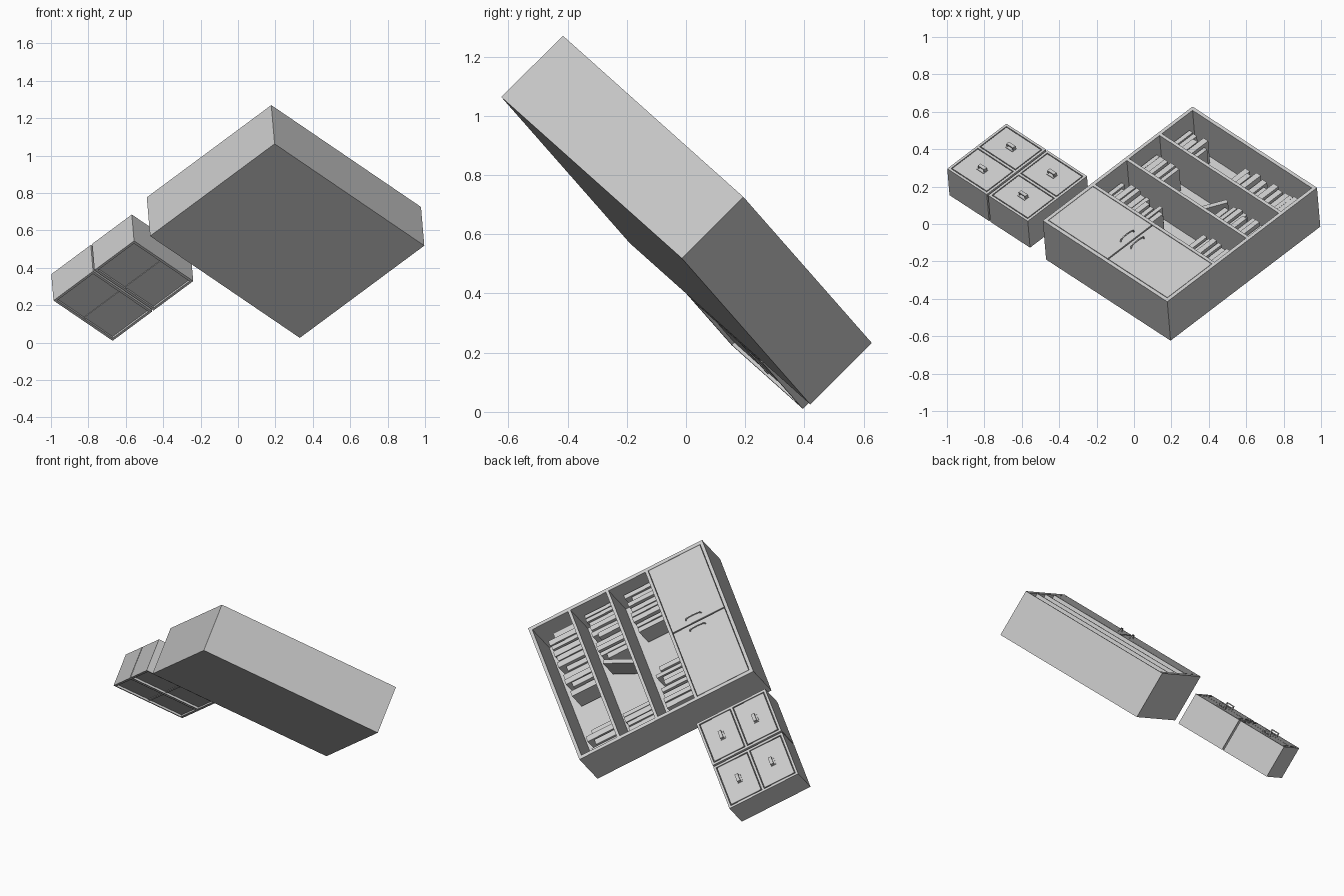
import bpy, bmesh, math, random
from mathutils import Matrix, Vector

if "Cube" in bpy.data.objects:
    bpy.data.objects.remove(bpy.data.objects["Cube"])
random.seed(4)

# Tilted frame shared by all furniture: x = right, -y = front, z = up
up = Vector((0.70, 0.533, -0.476)).normalized()
right = Vector((0.717, -0.46, 0.524))
right = (right - up * right.dot(up)).normalized()
back = up.cross(right)
FRAME = Matrix((right, back, up)).transposed().to_4x4()
FRAME.translation = (-0.47, -0.19, 0.57)

grey = bpy.data.materials.new("light_grey")
grey.use_nodes = True
grey.diffuse_color = (0.6, 0.6, 0.6, 1)
grey.node_tree.nodes["Principled BSDF"].inputs["Base Color"].default_value = (0.6, 0.6, 0.6, 1)


def place(name, data):
    ob = bpy.data.objects.new(name, data)
    data.materials.append(grey)
    ob.matrix_world = FRAME
    bpy.context.collection.objects.link(ob)
    return ob


def add_box(bm, x0, x1, f0, f1, z0, z1, lean=0.0):
    """Box from ranges: x across, f forward from the back plane, z up."""
    mid = Vector(((x0 + x1) / 2, -(f0 + f1) / 2, (z0 + z1) / 2))
    size = Matrix.Diagonal((x1 - x0, f1 - f0, z1 - z0, 1))
    bmesh.ops.create_cube(bm, size=1, matrix=Matrix.Translation(mid) @ Matrix.Rotation(lean, 4, 'Y') @ size)


def boxes(name, *ranges):
    bm = bmesh.new()
    for r in ranges:
        add_box(bm, *r)
    me = bpy.data.meshes.new(name)
    bm.to_mesh(me)
    bm.free()
    return place(name, me)


# Bookcase carcass
W, H, D, T = 0.935, 1.144, 0.294, 0.02
boxes("bookcase_left_side", (0, T, 0, D, 0, H))
boxes("bookcase_right_side", (W - T, W, 0, D, 0, H))
boxes("bookcase_top", (T, W - T, 0, D, H - T, H))
boxes("bookcase_base", (T, W - T, 0, D, 0, T))
boxes("bookcase_back", (T, W - T, 0, 0.015, T, H - T))
SHELVES = (0.363, 0.622, 0.872)
for i, z in enumerate(SHELVES):
    boxes(f"shelf_{i + 1}", (T, W - T, 0.015, D, z, z + 0.018))

# Cupboard doors with bowed handles
for side, x0, x1, hx in (("left", T + 0.002, 0.464, 0.428), ("right", 0.471, W - T - 0.002, 0.505)):
    boxes(f"{side}_door", (x0, x1, D - 0.02, D, T + 0.003, SHELVES[0] - 0.003))
    cu = bpy.data.curves.new(f"{side}_door_handle", 'CURVE')
    cu.dimensions = '3D'
    cu.bevel_depth = 0.004
    cu.bevel_resolution = 1
    cu.use_fill_caps = True
    sp = cu.splines.new('POLY')
    sp.points.add(8)
    for k, p in enumerate(sp.points):
        a = math.pi * k / 8
        p.co = (hx, -D - 0.022 * math.sin(a) ** 0.6 if 0 < k < 8 else -D, 0.21 - 0.05 * math.cos(a), 1)
    place(f"{side}_door_handle", cu)


# Rows of upright books
def book_row(name, x0, x1, z):
    row, x = [], x0
    while x < x1 - 0.02:
        t = min(random.uniform(0.022, 0.036), x1 - x)
        front = 0.195 + random.uniform(-0.02, 0.012)
        tall = random.choice((0.19, 0.19, 0.185, 0.18, 0.15))
        row.append((x, x + t, 0.03, front, z, z + tall))
        x += t + random.uniform(0.004, 0.01)
    boxes(name, *row)


FLOOR = [z + 0.018 for z in SHELVES]
book_row("lower_books_left", 0.03, 0.38, FLOOR[0])
book_row("lower_books_right", 0.64, 0.905, FLOOR[0])
book_row("middle_books_left", 0.03, 0.20, FLOOR[1])
book_row("middle_books_right", 0.58, 0.905, FLOOR[1])
book_row("upper_books_left", 0.03, 0.22, FLOOR[2])
book_row("upper_books_right", 0.46, 0.905, FLOOR[2])
boxes("leaning_book", (0.512, 0.537, 0.03, 0.195, FLOOR[1] + 0.004, FLOOR[1] + 0.194, 0.48))

# Two filing cabinets, each with two drawers
B, F, Z0, Z1, P = 0.032, 0.232, -0.014, 0.438, 0.014
for side, x0, x1 in (("left", -0.709, -0.412), ("right", -0.402, -0.104)):
    mid, cx = (Z0 + Z1) / 2, (x0 + x1) / 2
    boxes(f"{side}_cabinet_shell",
          (x0, x0 + P, B, F, Z0, Z1), (x1 - P, x1, B, F, Z0, Z1),
          (x0 + P, x1 - P, B, F, Z0, Z0 + P), (x0 + P, x1 - P, B, F, Z1 - P, Z1),
          (x0 + P, x1 - P, B + 0.008, F, mid - P / 2, mid + P / 2),
          (x0 + P, x1 - P, B + 0.012, F - 0.02, Z0 + P, Z1 - P))
    for level, a, b in (("lower", Z0 + P, mid - P / 2), ("upper", mid + P / 2, Z1 - P)):
        g, cz = 0.005, (a + b) / 2
        boxes(f"{side}_{level}_drawer", (x0 + P + g, x1 - P - g, F - 0.02, F, a + g, b - g))
        # Handle: backing plate, two cheeks and a grip bar
        boxes(f"{side}_{level}_drawer_handle",
              (cx - 0.026, cx + 0.026, F, F + 0.004, cz - 0.016, cz + 0.016),
              (cx - 0.024, cx - 0.018, F + 0.004, F + 0.024, cz - 0.008, cz + 0.012),
              (cx + 0.018, cx + 0.024, F + 0.004, F + 0.024, cz - 0.008, cz + 0.012),
              (cx - 0.018, cx + 0.018, F + 0.018, F + 0.024, cz - 0.008, cz + 0.012))
